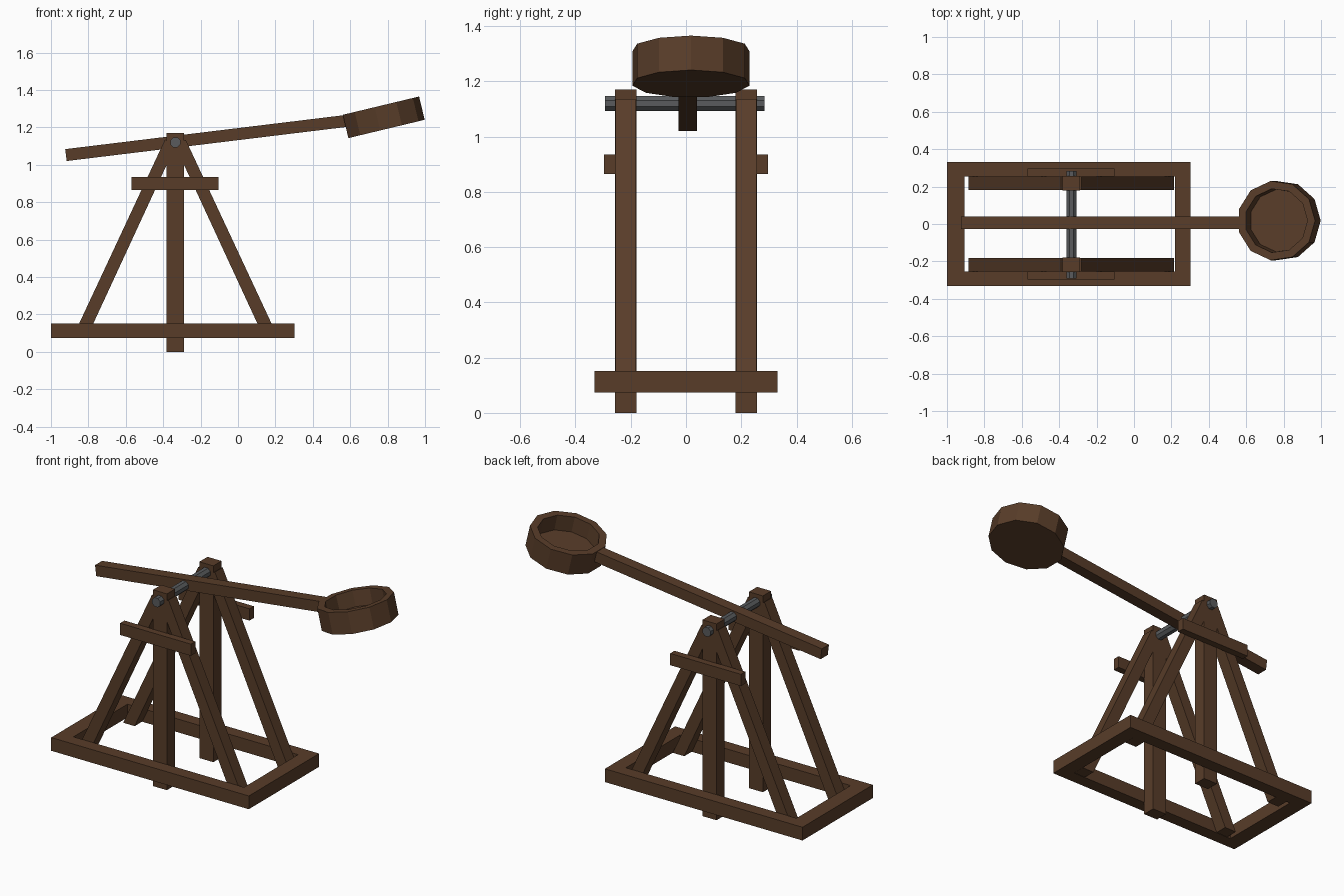
import bpy, bmesh
from math import cos, sin, pi, radians
from mathutils import Matrix, Vector

if "Cube" in bpy.data.objects:
    bpy.data.objects.remove(bpy.data.objects["Cube"])


def material(name, color):
    m = bpy.data.materials.new(name)
    m.diffuse_color = color
    m.use_nodes = True
    m.node_tree.nodes["Principled BSDF"].inputs["Base Color"].default_value = m.diffuse_color
    return m


WOOD = material("dark_wood", (0.098, 0.046, 0.022, 1))
IRON = material("iron", (0.10, 0.105, 0.11, 1))


def finish(name, bm, mat):
    bmesh.ops.recalc_face_normals(bm, faces=bm.faces)
    me = bpy.data.meshes.new(name)
    bm.to_mesh(me)
    bm.free()
    me.materials.append(mat)
    ob = bpy.data.objects.new(name, me)
    bpy.context.collection.objects.link(ob)
    return ob


def slab(name, profile, y0, y1):
    """Extrude an x-z outline from y0 to y1."""
    bm = bmesh.new()
    face = bm.faces.new([bm.verts.new((x, y0, z)) for x, z in profile])
    out = bmesh.ops.extrude_face_region(bm, geom=[face])["geom"]
    verts = [v for v in out if isinstance(v, bmesh.types.BMVert)]
    bmesh.ops.translate(bm, verts=verts, vec=(0, y1 - y0, 0))
    return finish(name, bm, WOOD)


def box(name, x0, x1, y0, y1, z0, z1):
    return slab(name, [(x0, z0), (x1, z0), (x1, z1), (x0, z1)], y0, y1)


PX, AXLE_Z = -0.335, 1.12          # post centre and pivot height

# End beams of the base frame
box("base_beam_left", -1.0, -0.907, -0.255, 0.255, 0.073, 0.152)
box("base_beam_right", 0.218, 0.303, -0.255, 0.255, 0.073, 0.152)

# Everything that repeats on the two sides
for side, s in (("front", -1), ("back", 1)):
    def span(a, b):
        return sorted((s * a, s * b))
    box(side + "_base_beam", -1.0, 0.303, *span(0.255, 0.331), 0.073, 0.152)
    box(side + "_post", PX - 0.046, PX + 0.046, *span(0.18, 0.257), 0, 1.17)
    box(side + "_cross_plank", -0.57, -0.103, *span(0.255, 0.296), 0.865, 0.935)
    # Sloping braces, cut level at the foot
    for end, d in (("left", -1), ("right", 1)):
        foot = [(0.474, 0.075), (0.55, 0.075), (0.055, 1.135), (0.0, 1.10)]
        slab(f"{side}_{end}_brace", [(PX + d * x, z) for x, z in foot],
             *span(0.182, 0.255))

# Axle: eight-sided iron bar along y
bm = bmesh.new()
bmesh.ops.create_cone(bm, cap_ends=True, segments=8, radius1=0.029, radius2=0.029,
                      depth=0.577,
                      matrix=Matrix.Translation((PX, -0.004, AXLE_Z))
                      @ Matrix.Rotation(pi / 2, 4, 'X') @ Matrix.Rotation(pi / 8, 4, 'Z'))
finish("axle", bm, IRON)

# Throwing arm: tilted beam
a, b = Vector((-0.92, 1.052)), Vector((0.575, 1.234))
t = (b - a).normalized()
n = Vector((-t.y, t.x)) * 0.032
slab("throwing_arm", [a - n, b - n, b + n, a + n], -0.027, 0.04)

# Bucket: eleven-sided hollow cup, corner pointing to +x
bm = bmesh.new()
N = 11
rings = [[bm.verts.new((r * cos(2 * pi * i / N), r * sin(2 * pi * i / N), z))
          for i in range(N)]
         for r, z in ((0.214, -0.064), (0.214, 0.064), (0.172, 0.064), (0.168, -0.03))]
for lo, hi in zip(rings, rings[1:]):
    for i in range(N):
        j = (i + 1) % N
        bm.faces.new((lo[i], lo[j], hi[j], hi[i]))
bm.faces.new(rings[0])
bm.faces.new(rings[-1])
bm.transform(Matrix.Translation((0.775, 0.018, 1.253))
             @ Matrix.Rotation(radians(-13.5), 4, 'Y'))
finish("bucket", bm, WOOD)
